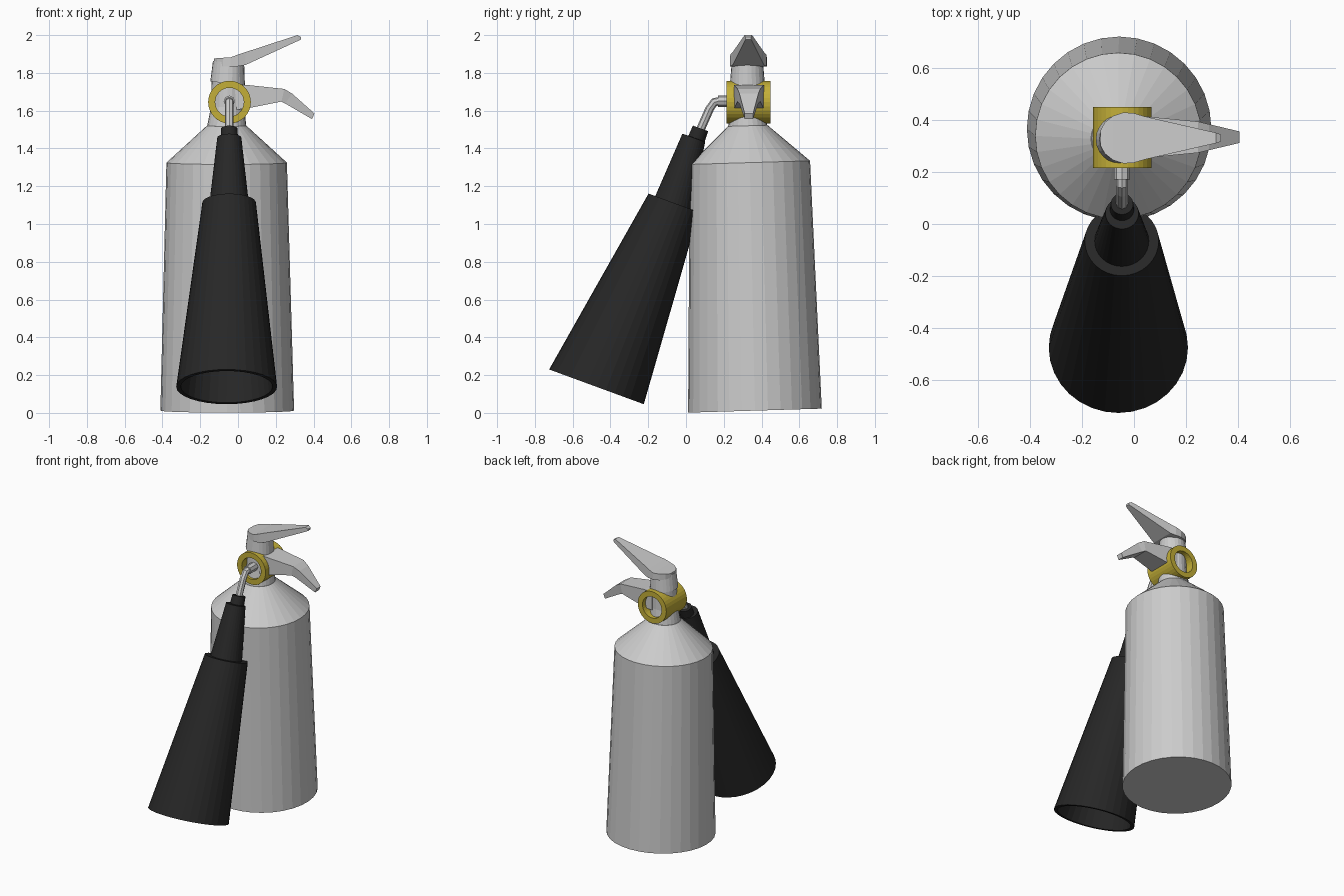
import bpy, bmesh
from math import cos, sin, tau
from mathutils import Vector

if "Cube" in bpy.data.objects:
    bpy.data.objects.remove(bpy.data.objects["Cube"])


def ring(center, normal, r, n=32):
    """Circle of points around a centre, facing along the normal."""
    nrm = Vector(normal).normalized()
    u = Vector((1, 0, 0))
    u = (u - nrm * u.dot(nrm)).normalized()
    v = nrm.cross(u)
    return [Vector(center) + r * (cos(tau * i / n) * u + sin(tau * i / n) * v)
            for i in range(n)]


def slab(top, bottom, half, y=0.33):
    """Rectangular cross-section given by (x, z) of its top and bottom edges."""
    return [(top[0], y - half, top[1]), (top[0], y + half, top[1]),
            (bottom[0], y + half, bottom[1]), (bottom[0], y - half, bottom[1])]


def loft(name, rings, mat=None, closed=False):
    """Bridge matching rings into a solid, capped or joined end to start."""
    bm = bmesh.new()
    rows = [[bm.verts.new(p) for p in r] for r in rings]
    n = len(rows[0])
    pairs = list(zip(rows, rows[1:])) + ([(rows[-1], rows[0])] if closed else [])
    for a, b in pairs:
        for i in range(n):
            j = (i + 1) % n
            bm.faces.new((a[i], a[j], b[j], b[i]))
    if not closed:
        bm.faces.new(rows[0])
        bm.faces.new(rows[-1])
    bmesh.ops.recalc_face_normals(bm, faces=bm.faces)
    me = bpy.data.meshes.new(name)
    bm.to_mesh(me)
    bm.free()
    ob = bpy.data.objects.new(name, me)
    bpy.context.collection.objects.link(ob)
    if mat:
        me.materials.append(mat)
    return ob


def material(name, color):
    m = bpy.data.materials.new(name)
    m.diffuse_color = color
    m.use_nodes = True
    m.node_tree.nodes["Principled BSDF"].inputs["Base Color"].default_value = m.diffuse_color
    return m


black = material("black_plastic", (0.02, 0.02, 0.02, 1))
yellow = material("yellow_band", (0.55, 0.43, 0.04, 1))

# Tank with sloping shoulder, leaning very slightly
up = (0, -0.03, 1)
loft("tank", [ring(c, up, r) for c, r in (
    ((-0.057, 0.365, 0.012), 0.354), ((-0.06, 0.338, 1.325), 0.319),
    ((-0.06, 0.327, 1.52), 0.105))])

# Valve neck running up to the handle
loft("valve_neck", [ring(c, (0, 0, 1), r, 24) for c, r in (
    ((-0.06, 0.327, 1.51), 0.105), ((-0.055, 0.328, 1.62), 0.088),
    ((-0.055, 0.33, 1.755), 0.085))])
loft("valve_head", [ring(c, (0.1, 0, 1), r, 24) for c, r in (
    ((-0.055, 0.325, 1.745), 0.092), ((-0.05, 0.325, 1.855), 0.083))])

# Yellow collar: open tube across the neck
loft("valve_collar", [ring((-0.045, y, 1.645), (0, 1, 0), r) for y, r in (
    (0.215, 0.113), (0.448, 0.113), (0.448, 0.076), (0.215, 0.076))],
    yellow, closed=True)

# Upper carrying handle, teardrop from above
loft("upper_handle", [slab((x, zt), (x, zb), h) for x, zt, zb, h in (
    (-0.128, 1.875, 1.845, 0.03), (-0.112, 1.878, 1.84, 0.06),
    (-0.08, 1.88, 1.835, 0.085), (-0.04, 1.882, 1.835, 0.098),
    (0.0, 1.897, 1.835, 0.095), (0.04, 1.91, 1.842, 0.083),
    (0.315, 2.0, 1.968, 0.02), (0.333, 1.99, 1.977, 0.014))])

# Lower squeeze lever, bent down at the tip
loft("lower_lever", [slab(t, b, h, 0.333) for t, b, h in (
    ((-0.02, 1.735), (-0.02, 1.605), 0.08), ((0.04, 1.737), (0.04, 1.61), 0.08),
    ((0.245, 1.715), (0.23, 1.648), 0.06), ((0.287, 1.69), (0.25, 1.638), 0.05),
    ((0.405, 1.585), (0.392, 1.555), 0.022))])

# Elbow pipe joining valve to horn
loft("elbow_socket", [ring((-0.046, y, 1.65), (0, 1, 0), 0.03, 8)
                      for y in (0.28, 0.17)])
loft("elbow_pipe", [ring((-0.046, y, z), n, 0.023, 8) for y, z, n in (
    (0.19, 1.652, (0, 1, 0)), (0.15, 1.645, (0, 1, 0.6)),
    (0.125, 1.61, (0, 0.4, 1)), (0.072, 1.49, (0, 0.4, 1)))])

# Discharge horn: cap, grip, flared cone and hollow mouth
tilt = (0, 0.345, 0.94)
loft("horn", [ring(c, tilt, r) for c, r in (
    ((-0.046, 0.077, 1.506), 0.043), ((-0.046, 0.056, 1.452), 0.046),
    ((-0.046, 0.041, 1.456), 0.064), ((-0.047, -0.065, 1.112), 0.104),
    ((-0.047, -0.065, 1.112), 0.142), ((-0.06, -0.474, 0.138), 0.267),
    ((-0.06, -0.474, 0.138), 0.243), ((-0.048, -0.075, 1.085), 0.118))], black)
